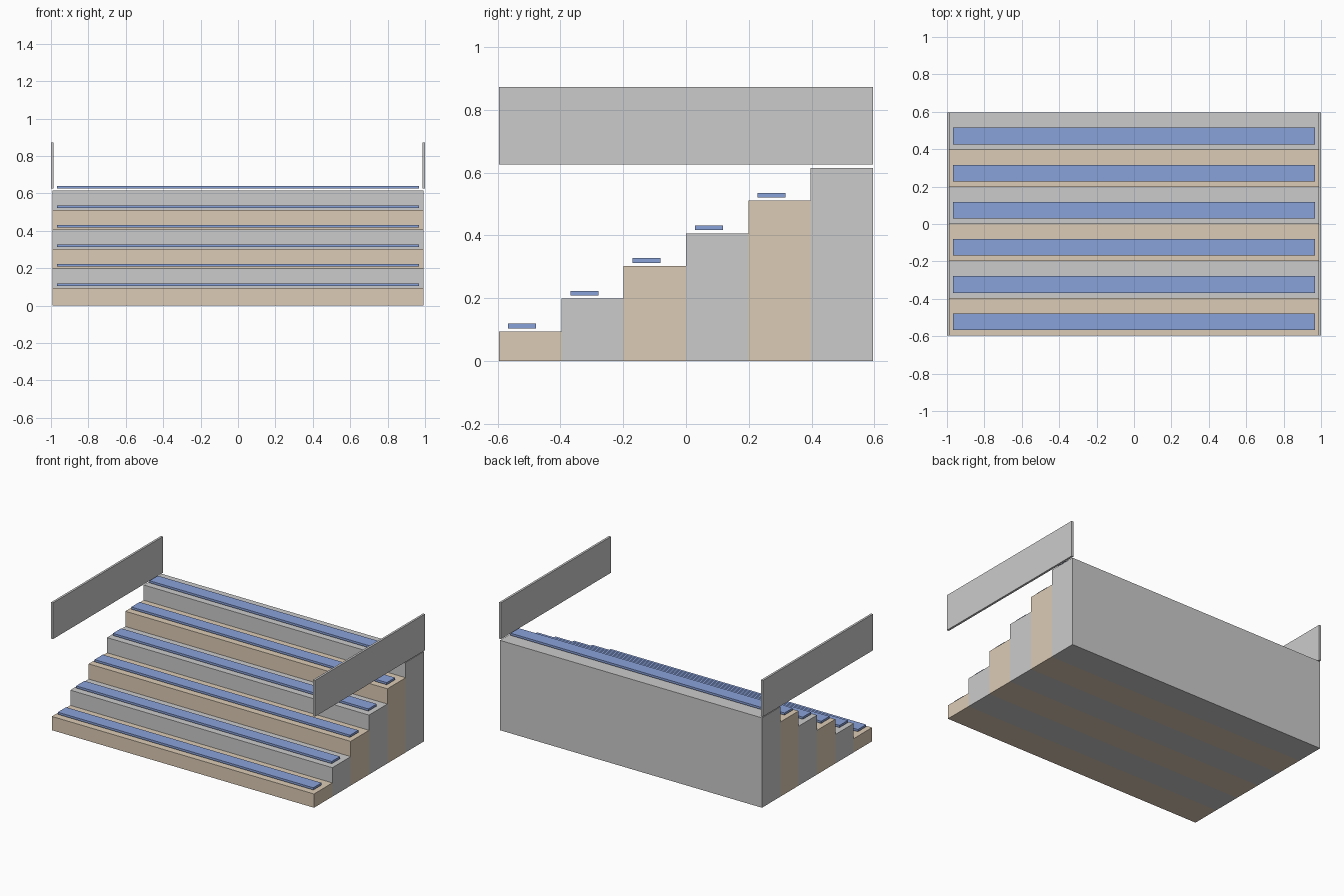
import bpy

if "Cube" in bpy.data.objects:
    bpy.data.objects.remove(bpy.data.objects["Cube"])

S = 2 / 20.15            # design units to model units
ROWS, DEPTH, WIDTH = 6, 2.0, 20.0
FIRST, RISE = 0.95, 1.05


def material(name, color):
    m = bpy.data.materials.new(name)
    m.diffuse_color = (*color, 1)
    m.use_nodes = True
    m.node_tree.nodes["Principled BSDF"].inputs["Base Color"].default_value = m.diffuse_color
    return m


def box(name, x, y, z, mat=None):
    """Box from (min, max) ranges on each axis, in design units."""
    ranges = (x, y, z)
    bpy.ops.mesh.primitive_cube_add(size=1, location=[S * (a + b) / 2 for a, b in ranges])
    ob = bpy.context.object
    ob.name = name
    ob.scale = [S * (b - a) for a, b in ranges]
    bpy.ops.object.transform_apply(location=False, rotation=False, scale=True)
    if mat:
        ob.data.materials.append(mat)
    return ob


tan = material("tan_step", (0.72, 0.60, 0.46))
blue = material("blue_bench", (0.25, 0.36, 0.70))

# Solid steps with a bench slab hovering just above each tread
for i in range(ROWS):
    front = -ROWS * DEPTH / 2 + i * DEPTH
    top = FIRST + i * RISE
    box(f"step_{i + 1}", (-WIDTH / 2, WIDTH / 2), (front, front + DEPTH), (0, top),
        tan if i % 2 == 0 else None)
    box(f"bench_{i + 1}", (-9.75, 9.75), (front + 0.29, front + 1.19),
        (top + 0.1, top + 0.25), blue)

# Side panels above the ends of the stand
panel_base = FIRST + (ROWS - 1) * RISE + 0.1
for name, cx in (("left_side_panel", -WIDTH / 2), ("right_side_panel", WIDTH / 2)):
    box(name, (cx - 0.075, cx + 0.075), (-6, 6), (panel_base, panel_base + 2.5))
